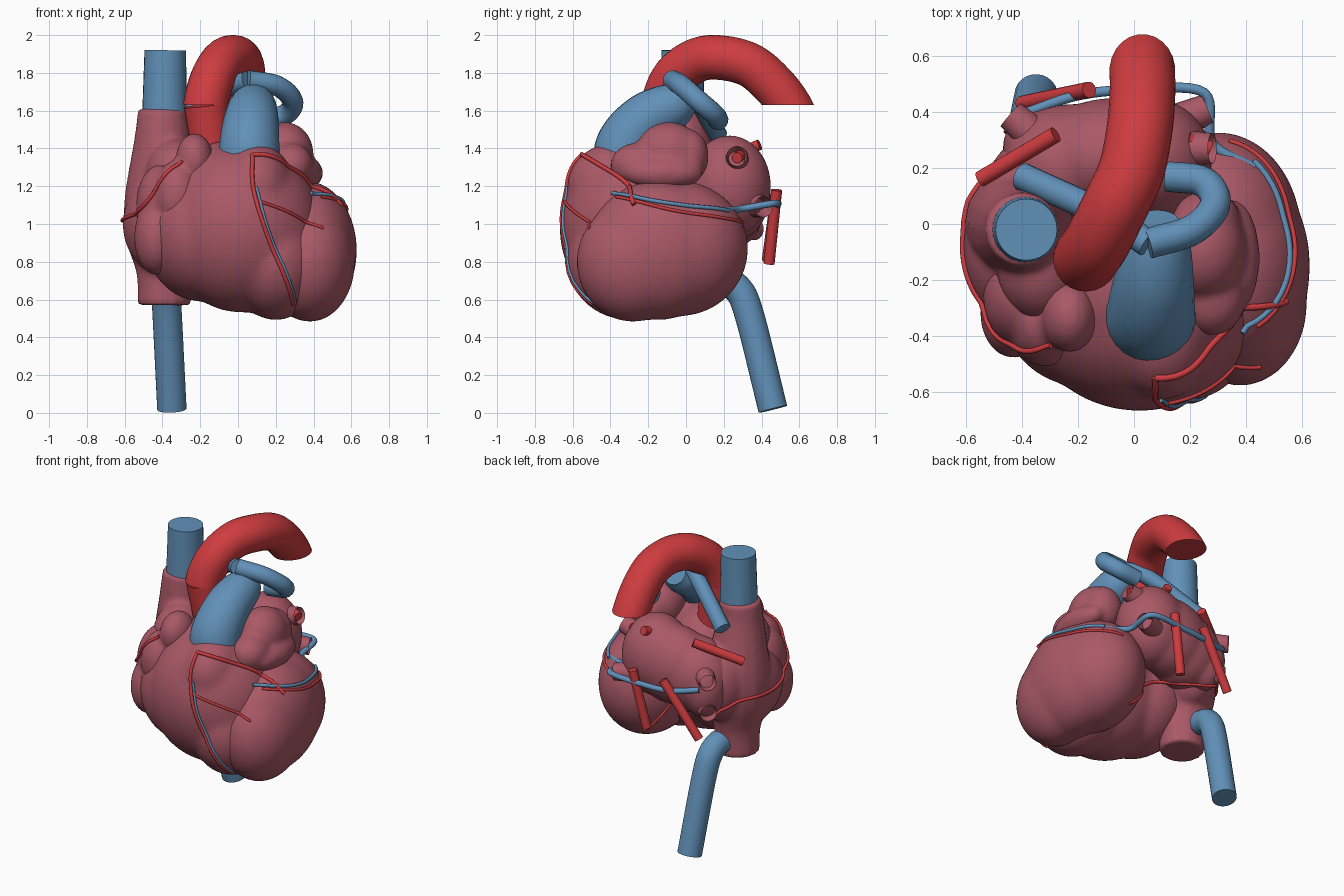
import bpy
import bmesh
from mathutils import Vector, Matrix
from mathutils.bvhtree import BVHTree

cube = bpy.data.objects.get("Cube")
if cube:
    bpy.data.objects.remove(cube, do_unlink=True)


def material(name, color):
    mat = bpy.data.materials.new(name)
    mat.use_nodes = True
    mat.diffuse_color = (*color, 1)
    bsdf = mat.node_tree.nodes["Principled BSDF"]
    bsdf.inputs["Base Color"].default_value = (*color, 1)
    bsdf.inputs["Roughness"].default_value = 0.6
    return mat


MUSCLE = material("muscle pink", (0.4, 0.1, 0.135))
ARTERY = material("artery red", (0.62, 0.045, 0.05))
VEIN = material("vein blue", (0.12, 0.28, 0.48))


def activate(obj):
    bpy.ops.object.select_all(action="DESELECT")
    obj.select_set(True)
    bpy.context.view_layer.objects.active = obj


def add_mesh(name, bm, mat):
    mesh = bpy.data.meshes.new(name)
    bm.to_mesh(mesh)
    bm.free()
    obj = bpy.data.objects.new(name, mesh)
    bpy.context.collection.objects.link(obj)
    mesh.materials.append(mat)
    return obj


def smooth_path(points, steps=8):
    """Pass a soft curve through the given points."""
    pts = [Vector(p) for p in points]
    if len(pts) < 3:
        return pts
    pts = [2 * pts[0] - pts[1]] + pts + [2 * pts[-1] - pts[-2]]
    path = []
    for a, b, c, d in zip(pts, pts[1:], pts[2:], pts[3:]):
        for i in range(steps):
            t = i / steps
            path.append(0.5 * (2 * b + (c - a) * t + (2 * a - 5 * b + 4 * c - d) * t ** 2
                               + (3 * b - a - 3 * c + d) * t ** 3))
    return path + [pts[-2]]


def tube(name, points, mat, radius=None, sides=6, is_path=False):
    """Sweep a round tube; points hold x, y, z and a radius unless one is given."""
    if radius is not None:
        points = [(*p, radius) for p in points]
    path = points if is_path else smooth_path(points)
    curve = bpy.data.curves.new(name, "CURVE")
    curve.dimensions = "3D"
    curve.bevel_depth = 1
    curve.bevel_resolution = sides
    curve.use_fill_caps = True
    spline = curve.splines.new("POLY")
    spline.points.add(len(path) - 1)
    for point, (x, y, z, r) in zip(spline.points, path):
        point.co = (x, y, z, 1)
        point.radius = r
    obj = bpy.data.objects.new(name, curve)
    bpy.context.collection.objects.link(obj)
    activate(obj)
    bpy.ops.object.convert(target="MESH")
    obj = bpy.context.view_layer.objects.active
    obj.name = name
    obj.data.materials.clear()
    obj.data.materials.append(mat)
    bpy.ops.object.shade_smooth_by_angle(angle=0.8)
    return obj


def chamber(name, lobes, core=None, iterations=9):
    """Fuse ellipsoid lobes (centre, radii) into one soft muscle mass."""
    bm = bmesh.new()
    for centre, radii in lobes:
        matrix = Matrix.Translation(centre) @ Matrix.Diagonal((*radii, 1))
        bmesh.ops.create_icosphere(bm, subdivisions=4, radius=1, matrix=matrix)
    obj = add_mesh(name, bm, MUSCLE)
    activate(obj)
    if core:
        core.select_set(True)
        bpy.ops.object.join()
    remesh = obj.modifiers.new("fuse", "REMESH")
    remesh.mode = "VOXEL"
    remesh.voxel_size = 0.016
    soften = obj.modifiers.new("soften", "SMOOTH")
    soften.factor = 0.5
    soften.iterations = iterations
    for modifier in ("fuse", "soften"):
        bpy.ops.object.modifier_apply(modifier=modifier)
    bpy.ops.object.shade_smooth_by_angle(angle=0.9)
    return obj


def cuff(name, start, end, radius=0.055):
    """Short vein stub with a hollow mouth."""
    start, end = Vector(start), Vector(end)
    axis = end - start
    bm = bmesh.new()
    turn = axis.to_track_quat("Z", "Y").to_matrix().to_4x4()
    bmesh.ops.create_cone(bm, cap_ends=True, segments=20, radius1=radius * 1.2, radius2=radius,
                          depth=axis.length, matrix=Matrix.Translation((start + end) / 2) @ turn)
    mouth = max(bm.faces, key=lambda f: f.calc_center_median().dot(axis))
    bmesh.ops.inset_region(bm, faces=[mouth], thickness=radius * 0.35)
    bmesh.ops.translate(bm, verts=mouth.verts, vec=-axis * 0.7)
    activate(add_mesh(name, bm, MUSCLE))
    bpy.ops.object.shade_smooth_by_angle(angle=0.7)


# Ventricles
right_ventricle = chamber("right_ventricle", [
    ((0.02, -0.28, 0.98), (0.42, 0.39, 0.45)), ((-0.2, -0.22, 0.95), (0.3, 0.36, 0.36)),
    ((0.2, -0.3, 0.8), (0.25, 0.33, 0.31)), ((0.1, -0.38, 1.2), (0.19, 0.25, 0.23)),
    ((-0.07, -0.2, 1.18), (0.24, 0.32, 0.26))], iterations=25)
left_ventricle = chamber("left_ventricle", [
    ((0.3, -0.04, 0.87), (0.3, 0.37, 0.36)), ((0.38, -0.28, 0.8), (0.24, 0.3, 0.32)),
    ((0.36, -0.15, 0.86), (0.27, 0.38, 0.37))], iterations=25)

# Atria and their auricles
left_atrium = chamber("left_atrium", [
    ((0.06, 0.23, 1.2), (0.22, 0.22, 0.27)), ((-0.22, 0.21, 1.13), (0.25, 0.22, 0.25)),
    ((-0.08, 0.24, 1.17), (0.28, 0.21, 0.26)), ((-0.34, 0.27, 1.08), (0.13, 0.14, 0.2))])
left_auricle = chamber("left_auricle", [
    ((0.25, -0.09, 1.37), (0.15, 0.18, 0.17)), ((0.28, -0.26, 1.31), (0.12, 0.14, 0.12)),
    ((0.26, 0.02, 1.36), (0.12, 0.1, 0.14)), ((0.35, -0.12, 1.27), (0.1, 0.21, 0.09))])
right_auricle = chamber("right_auricle", [
    ((-0.23, -0.33, 1.34), (0.1, 0.13, 0.14)), ((-0.32, -0.36, 1.14), (0.13, 0.15, 0.2)),
    ((-0.43, -0.32, 0.93), (0.12, 0.16, 0.2)), ((-0.4, -0.26, 1.1), (0.14, 0.18, 0.22))])
column = tube("atrium_column", [
    (-0.4, -0.02, 1.61, 0.13), (-0.4, -0.02, 1.45, 0.15), (-0.4, 0, 1.15, 0.2),
    (-0.4, 0, 0.95, 0.2), (-0.39, 0, 0.75, 0.15), (-0.39, 0, 0.57, 0.14)], MUSCLE)
right_atrium = chamber("right_atrium", [
    ((-0.37, -0.08, 1), (0.24, 0.3, 0.28)), ((-0.34, 0.12, 1.08), (0.19, 0.2, 0.26)),
    ((-0.33, -0.15, 1.25), (0.16, 0.2, 0.2))], column, iterations=6)

# Vein mouths on the left atrium
cuff("upper_left_cuff", (0.18, 0.27, 1.33), (0.28, 0.27, 1.36))
cuff("lower_left_cuff", (0.14, 0.36, 1.1), (0.26, 0.41, 1.09))
cuff("upper_right_cuff", (-0.34, 0.3, 1.2), (-0.44, 0.39, 1.19))
cuff("lower_right_cuff", (-0.33, 0.28, 0.98), (-0.43, 0.37, 0.97))

# Great arteries
tube("aorta_root", [(-0.13, -0.1, 1.3, 0.1), (-0.17, -0.12, 1.63, 0.117)], ARTERY, sides=10)
arch = tube("aorta_arch", [
    (-0.17, -0.13, 1.5), (-0.17, -0.12, 1.64), (-0.13, -0.06, 1.78), (-0.07, 0.06, 1.868),
    (-0.01, 0.19, 1.88), (0.02, 0.34, 1.84), (0.03, 0.46, 1.74), (0.03, 0.545, 1.63),
    (0.03, 0.61, 1.5)], ARTERY, radius=0.118, sides=10)
bm = bmesh.new()
bm.from_mesh(arch.data)
bmesh.ops.bisect_plane(bm, geom=bm.verts[:] + bm.edges[:] + bm.faces[:], plane_co=(0, 0, 1.63),
                       plane_no=(0, 0, 1), clear_inner=True)
bmesh.ops.holes_fill(bm, edges=[e for e in bm.edges if e.is_boundary])
bm.to_mesh(arch.data)
bm.free()
activate(arch)
bpy.ops.object.shade_smooth_by_angle(angle=0.8)

tube("pulmonary_trunk", [
    (0.06, -0.32, 1.25, 0.17), (0.06, -0.32, 1.41, 0.16), (0.07, -0.21, 1.55, 0.145),
    (0.08, -0.06, 1.63, 0.12), (0.08, 0.01, 1.67, 0.08)], VEIN, sides=10)
tube("left_pulmonary_artery", [
    (0.05, -0.07, 1.76), (0.21, -0.02, 1.73), (0.29, 0.07, 1.65), (0.25, 0.15, 1.58),
    (0.12, 0.17, 1.55)], VEIN, radius=0.055)
tube("right_pulmonary_artery", [
    (0.05, -0.07, 1.76), (-0.1, 0.03, 1.7), (-0.4, 0.17, 1.47)], VEIN, radius=0.05)

# Great veins
tube("upper_great_vein", [(-0.39, -0.02, 1.5, 0.12), (-0.385, -0.02, 1.92, 0.11)], VEIN, sides=12)
tube("lower_great_vein", [
    (-0.39, 0.18, 0.7), (-0.385, 0.27, 0.66), (-0.375, 0.335, 0.52), (-0.35, 0.46, 0.02)],
    VEIN, radius=0.078, sides=10)

# Straight pulmonary veins
for name, start, end in (
        ("upper_right_lung_vein", (-0.55, 0.16, 1.28), (-0.28, 0.32, 1.4)),
        ("lower_right_lung_vein", (-0.16, 0.48, 1.17), (-0.4, 0.43, 0.81)),
        ("lower_left_lung_vein", (0.07, 0.48, 1.18), (-0.01, 0.44, 0.79)),
        ("upper_left_lung_vein", (0.02, 0.27, 1.37), (0.05, 0.39, 1.42)),
        ("side_lung_vein", (0.19, 0.3, 1.37), (0.27, 0.27, 1.35))):
    tube(name, [start, end], ARTERY, radius=0.029)

# Surface vessels, laid onto the outside of the chambers
body = (right_ventricle, left_ventricle, left_atrium, left_auricle, right_auricle, right_atrium)
trees = [BVHTree.FromPolygons([v.co for v in o.data.vertices],
                              [p.vertices for p in o.data.polygons]) for o in body]
HEART = Vector((0, -0.08, 1))


def surface_vessel(name, points, mat, radius):
    path = []
    for p in smooth_path(points):
        away = (p - HEART).normalized()
        hits = [tree.ray_cast(HEART + away * 2, -away)[0] for tree in trees]
        hit = max((h for h in hits if h), key=lambda h: (h - HEART).length)
        path.append((*(hit + away * radius * 0.5), radius))
    tube(name, path, mat, sides=2, is_path=True)


front_line = [(0.08, -0.58, 1.39), (0.08, -0.63, 1.2), (0.15, -0.64, 0.95), (0.31, -0.52, 0.55)]
surface_vessel("front_artery", front_line, ARTERY, 0.011)
surface_vessel("front_vein", [(x + 0.016, y, z) for x, y, z in front_line[1:]], VEIN, 0.008)
surface_vessel("diagonal_artery", [(0.1, -0.63, 1.12), (0.27, -0.58, 1.06), (0.42, -0.48, 0.98)],
               ARTERY, 0.008)
surface_vessel("left_main_artery", [
    front_line[0], (0.2, -0.52, 1.35), (0.4, -0.33, 1.23), (0.53, -0.27, 1.1)], ARTERY, 0.012)
surface_vessel("left_side_artery", [
    (0.46, -0.38, 1.15), (0.58, -0.1, 1.08), (0.52, 0.15, 1.04), (0.36, 0.32, 1.01)],
    ARTERY, 0.009)
surface_vessel("right_artery", [
    (-0.3, -0.44, 1.34), (-0.38, -0.42, 1.21), (-0.49, -0.36, 1.08), (-0.6, -0.1, 1.02),
    (-0.57, 0.18, 1.01), (-0.4, 0.33, 0.9), (-0.1, 0.32, 0.77), (0.2, 0.2, 0.6)], ARTERY, 0.01)
surface_vessel("left_side_vein", [
    (0.42, 0.22, 1.07), (0.55, 0, 1.1), (0.55, -0.2, 1.13), (0.4, -0.4, 1.17)], VEIN, 0.011)
tube("back_vein", [
    (-0.38, 0.4, 1.13), (-0.2, 0.46, 1.1), (0, 0.48, 1.1), (0.25, 0.47, 1.11),
    (0.28, 0.29, 1.08), (0.43, 0.2, 1.07)], VEIN, radius=0.018)
